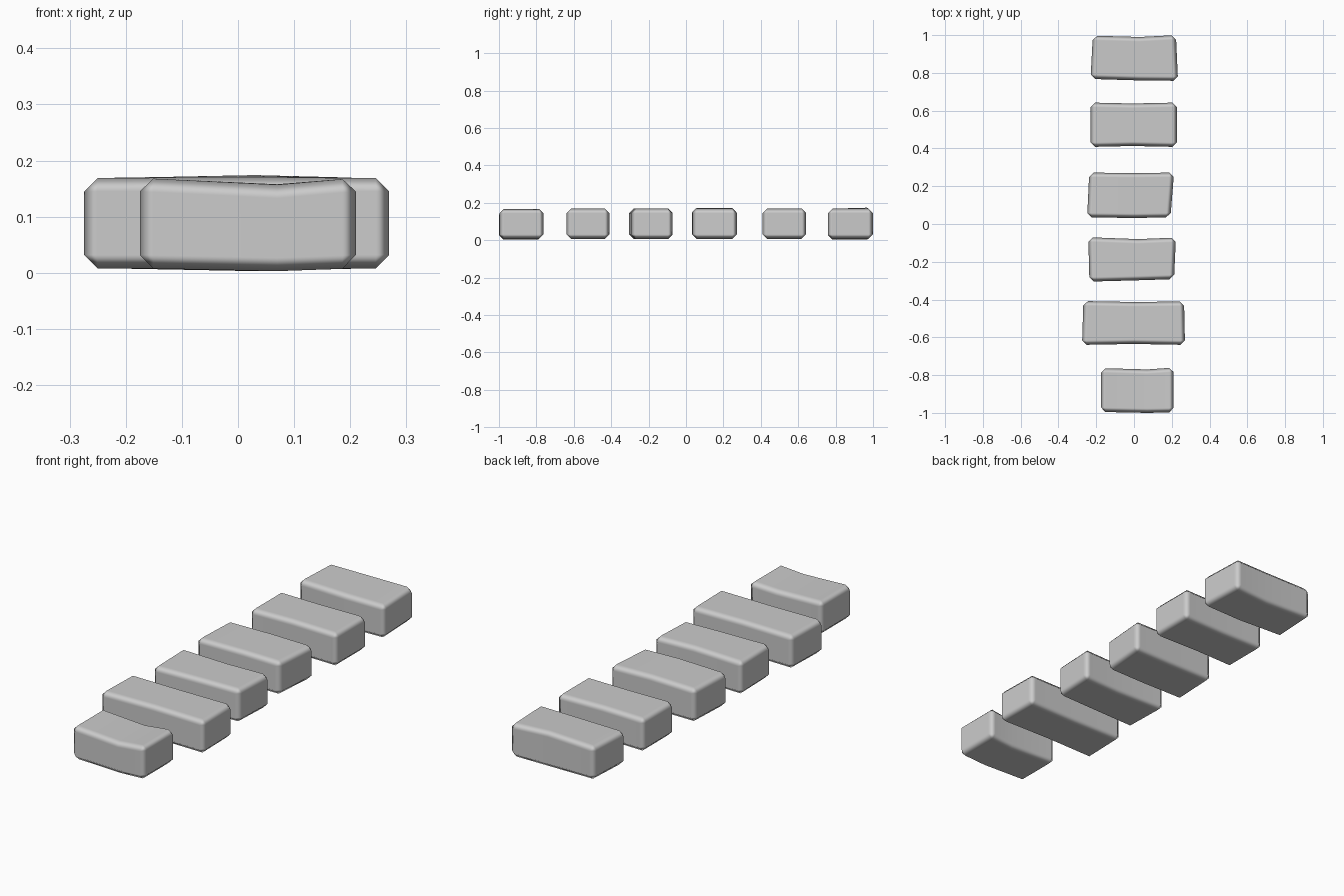
import bpy, bmesh

if "Cube" in bpy.data.objects:
    bpy.data.objects.remove(bpy.data.objects["Cube"])

# Each stone: corners (x, y) front-left, front-right, back-right, back-left;
# then middle section: x, front y, back y, bottom z, top z (front), top z (back)
STONES = [
    [(-.175, -.995), (.21, -.997), (.21, -.76), (-.175, -.763), (.07, -1.0, -.77, .003, .157, .158)],
    [(-.275, -.64), (.27, -.64), (.265, -.41), (-.268, -.408), (.0, -.635, -.413, .008, .17, .17)],
    [(-.236, -.305), (.212, -.292), (.222, -.072), (-.242, -.07), (.02, -.298, -.08, .008, .17, .17)],
    [(-.248, .035), (.193, .035), (.212, .272), (-.237, .272), (.0, .032, .27, .008, .173, .173)],
    [(-.23, .408), (.228, .408), (.228, .643), (-.23, .643), (-.01, .413, .638, .008, .17, .17)],
    [(-.23, .768), (.233, .758), (.222, 1.0), (-.218, .997), (.03, .76, .99, .003, .167, .175)],
]
Z0, Z1 = .008, .169


def stepping_stone(i, fl, fr, br, bl, mid):
    mx, fy, by, zb, zf, zk = mid
    # left, middle and right cross-sections
    rings = [
        [(*fl, Z0), (*bl, Z0), (*bl, Z1), (*fl, Z1)],
        [(mx, fy, zb), (mx, by, zb), (mx, by, zk), (mx, fy, zf)],
        [(*fr, Z0), (*br, Z0), (*br, Z1), (*fr, Z1)],
    ]
    bm = bmesh.new()
    rings = [[bm.verts.new(p) for p in r] for r in rings]
    for a, b in zip(rings, rings[1:]):
        for k in range(4):
            n = (k + 1) % 4
            bm.faces.new((a[k], a[n], b[n], b[k]))
    bm.faces.new(rings[0])
    bm.faces.new(rings[-1])
    bmesh.ops.recalc_face_normals(bm, faces=bm.faces)
    for f in bm.faces:
        f.smooth = True
    me = bpy.data.meshes.new(f"stepping_stone_{i}")
    bm.to_mesh(me)
    bm.free()
    ob = bpy.data.objects.new(f"stepping_stone_{i}", me)
    bpy.context.collection.objects.link(ob)
    # worn, chamfered edges with flat-shaded main faces
    bev = ob.modifiers.new("worn_edges", 'BEVEL')
    bev.width = .024
    bev.segments = 1
    bev.limit_method = 'ANGLE'
    bev.harden_normals = True
    return ob


for i, stone in enumerate(STONES, 1):
    stepping_stone(i, *stone)
